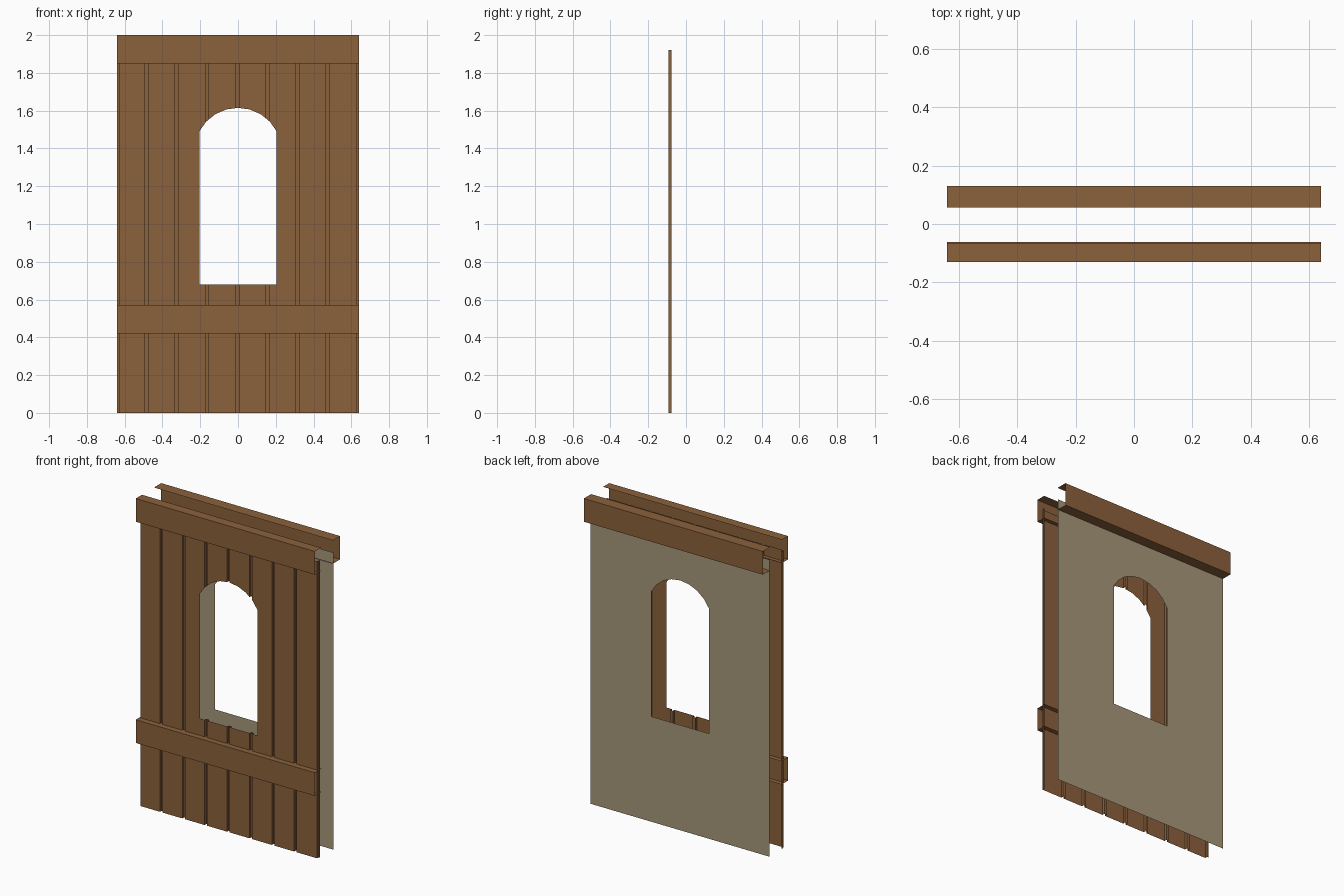
import bpy, math

if "Cube" in bpy.data.objects:
    bpy.data.objects.remove(bpy.data.objects["Cube"])

W = 0.64             # half width of the wall
TOP = 1.92           # top of the sheets, hidden by the beams
WIN, SILL, SPRING, APEX = 0.205, 0.68, 1.49, 1.615


def material(name, rgb):
    m = bpy.data.materials.new(name)
    m.diffuse_color = (*rgb, 1)
    m.use_nodes = True
    m.node_tree.nodes["Principled BSDF"].inputs["Base Color"].default_value = m.diffuse_color
    return m


wood = material("brown wood", (0.26, 0.12, 0.045))
plaster = material("tan plaster", (0.39, 0.31, 0.195))


def mesh_object(name, quads, mat):
    verts = [v for q in quads for v in q]
    faces = [tuple(range(i * 4, i * 4 + 4)) for i in range(len(quads))]
    me = bpy.data.meshes.new(name)
    me.from_pydata(verts, [], faces)
    me.materials.append(mat)
    ob = bpy.data.objects.new(name, me)
    bpy.context.collection.objects.link(ob)
    return ob


# Faceted arch over the window
RISE = APEX - SPRING
RAD = (WIN ** 2 + RISE ** 2) / (2 * RISE)
HALF = math.asin(WIN / RAD)
ARCH = [(RAD * math.sin(HALF * i / 4), APEX - RAD + RAD * math.cos(HALF * i / 4))
        for i in range(-4, 5)]


def arch_z(x):
    for (x0, z0), (x1, z1) in zip(ARCH, ARCH[1:]):
        if x <= x1 + 1e-6:
            return z0 + (z1 - z0) * (x - x0) / (x1 - x0)
    return SPRING


def sheet(stations, depth, steps, flip):
    """Vertical strips around the window, with step walls between depths."""
    quads = []
    for a, b in zip(stations, stations[1:]):
        mid = (a + b) / 2
        y = depth(mid)
        if abs(mid) < WIN:
            spans = [(0, 0, SILL, SILL), (arch_z(a), arch_z(b), TOP, TOP)]
        else:
            spans = [(0, 0, TOP, TOP)]
        for za, zb, ta, tb in spans:
            q = [(a, y, za), (b, y, zb), (b, y, tb), (a, y, ta)]
            quads.append(q[::-1] if flip else q)
    for x in steps:
        y0, y1 = depth(x - 0.001), depth(x + 0.001)
        spans = [(0, SILL), (arch_z(x), TOP)] if abs(x) < WIN else [(0, TOP)]
        for z0, z1 in spans:
            quads.append([(x, y0, z0), (x, y1, z0), (x, y1, z1), (x, y0, z1)])
    return quads


# Plank front with narrow grooves
centres = [-W] + [k * 0.16 - 0.004 for k in range(-3, 4)] + [W]
G = 0.009


def plank_y(x):
    return -0.076 if any(abs(x - c) < G for c in centres) else -0.093


edges = [c + s * G for c in centres for s in (-1, 1) if abs(c + s * G) < W]
arch_x = [p[0] for p in ARCH]
mesh_object("plank_front", sheet(sorted([-W, W] + edges + arch_x), plank_y, edges, False), wood)

# Flat plaster back
mesh_object("plaster_back", sheet([-W] + arch_x + [W], lambda x: 0.06, [], True), plaster)


# Beams: open-ended channels laid over the sheets
def beam(name, y_out, y_in, z0, z1):
    path = [(y_in, z0), (y_out, z0), (y_out, z1), (y_in, z1)]
    quads = []
    for (ya, za), (yb, zb) in zip(path, path[1:]):
        q = [(-W, ya, za), (W, ya, za), (W, yb, zb), (-W, yb, zb)]
        quads.append(q if y_out < 0 else q[::-1])
    mesh_object(name, quads, wood)


beam("front_top_beam", -0.13, -0.067, 1.85, 2.0)
beam("front_lower_beam", -0.13, -0.062, 0.42, 0.57)
beam("back_top_beam", 0.13, 0.056, 1.85, 2.0)
